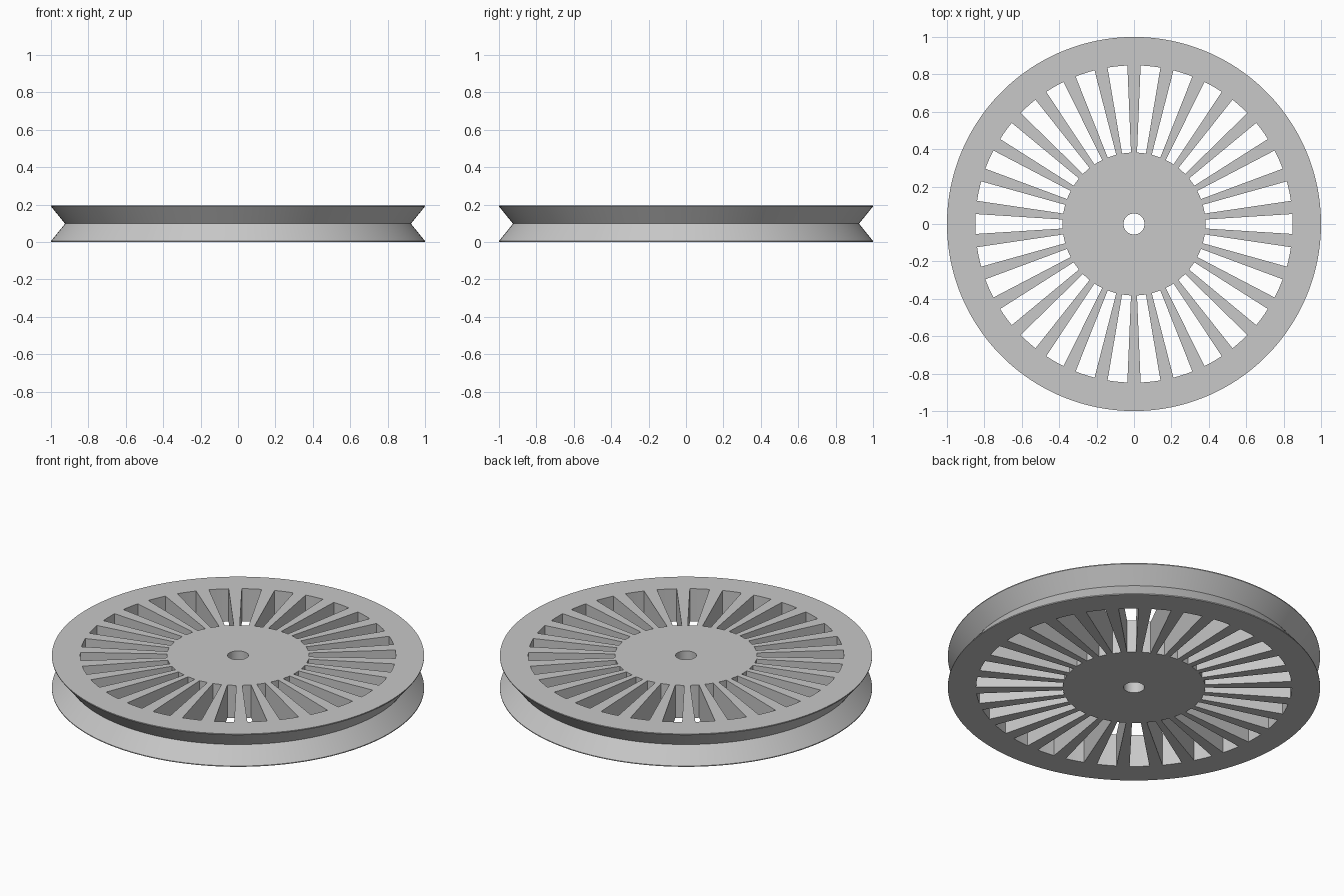
import bpy
import bmesh
from math import cos, sin, radians

default_cube = bpy.data.objects.get("Cube")
if default_cube:
    bpy.data.objects.remove(default_cube, do_unlink=True)

HEIGHT = 0.195
LIP = 0.005
SLOTS = 30
PER_SLOT = 5               # columns per pitch: three open, two solid spoke
COLUMNS = SLOTS * PER_SLOT
STEP = 360 / COLUMNS
BORE_R, HUB_R, SLOT_R, GROOVE_R, RIM_R = 0.056, 0.382, 0.848, 0.925, 1.0

# Closed cross-section: bottom face outward, grooved rim, top face inward
profile = [
    (BORE_R, 0), (HUB_R, 0), (SLOT_R, 0), (RIM_R, 0), (RIM_R, LIP),
    (GROOVE_R, HEIGHT / 2),
    (RIM_R, HEIGHT - LIP), (RIM_R, HEIGHT), (SLOT_R, HEIGHT),
    (HUB_R, HEIGHT), (BORE_R, HEIGHT),
]
HUB_LOW, SLOT_LOW, SLOT_TOP, HUB_TOP = 1, 2, 8, 9


def is_open(column):
    """Columns 1 and 2 of every pitch are spoke, the others slot."""
    return column % PER_SLOT not in (1, 2)


bm = bmesh.new()
rows = []
for c in range(COLUMNS):
    a = radians(STEP * (c + 0.5))
    rows.append([bm.verts.new((r * cos(a), r * sin(a), z)) for r, z in profile])

for c in range(COLUMNS):
    here, after = rows[c], rows[(c + 1) % COLUMNS]

    def strip(i, j):
        bm.faces.new((here[i], after[i], after[j], here[j]))

    # Hub, rim and spoke skins
    for i in range(len(profile)):
        if is_open(c) and i in (HUB_LOW, SLOT_TOP):
            continue
        strip(i, (i + 1) % len(profile))
    # Curved end walls of each slot
    if is_open(c):
        strip(HUB_LOW, HUB_TOP)
        strip(SLOT_LOW, SLOT_TOP)
    # Straight spoke sides
    if is_open(c) != is_open(c - 1):
        bm.faces.new([here[i] for i in (HUB_LOW, SLOT_LOW, SLOT_TOP, HUB_TOP)])

bmesh.ops.recalc_face_normals(bm, faces=bm.faces)
mesh = bpy.data.meshes.new("pulley_wheel")
bm.to_mesh(mesh)
bm.free()

wheel = bpy.data.objects.new("pulley_wheel", mesh)
bpy.context.collection.objects.link(wheel)

# Plain grey finish
grey = bpy.data.materials.new("plain_grey")
grey.use_nodes = True
colour = (0.58, 0.58, 0.58, 1)
grey.diffuse_color = colour
grey.node_tree.nodes["Principled BSDF"].inputs["Base Color"].default_value = colour
mesh.materials.append(grey)

bpy.ops.object.select_all(action="DESELECT")
wheel.select_set(True)
bpy.context.view_layer.objects.active = wheel
bpy.ops.object.shade_smooth_by_angle(angle=radians(30))
